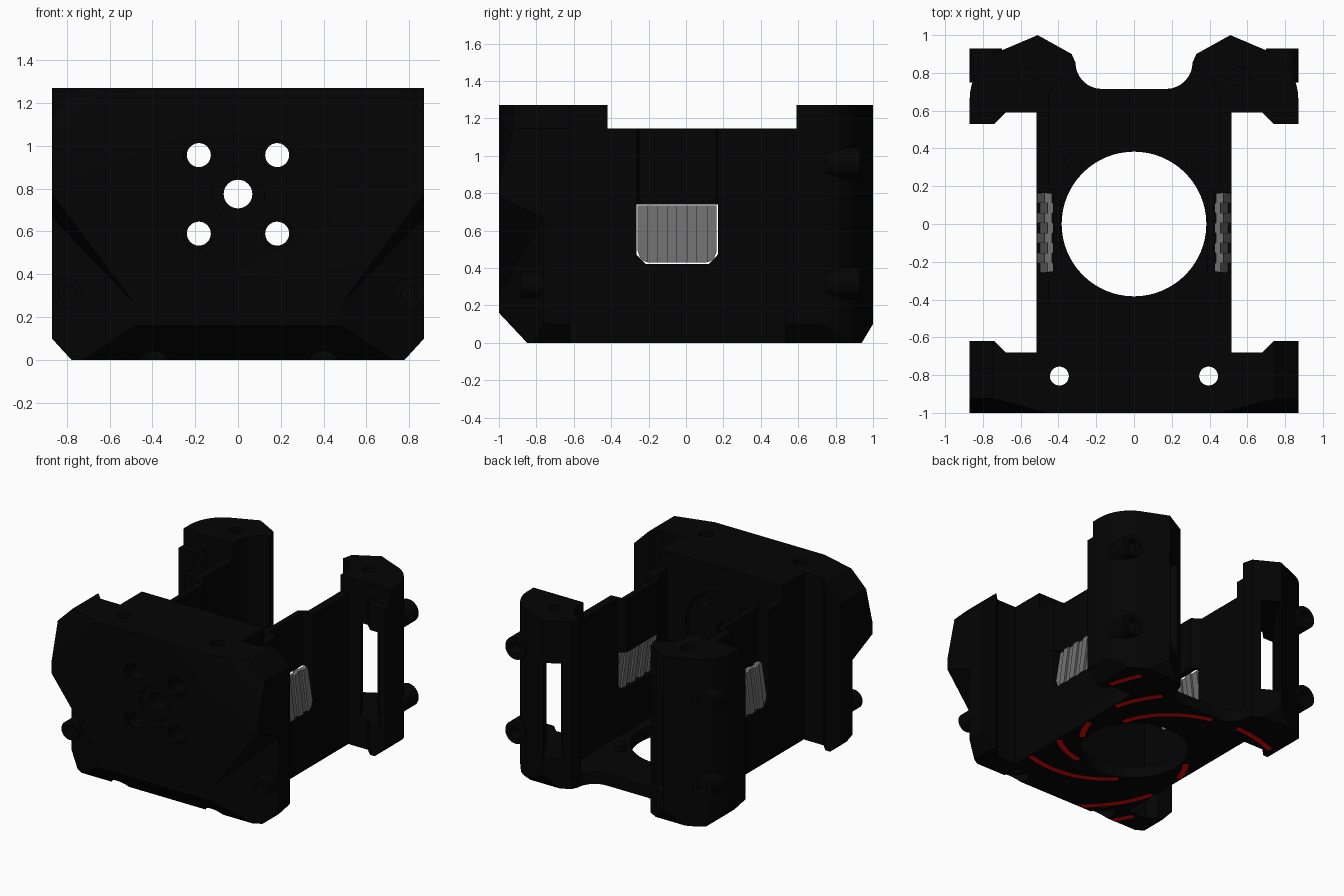
import bpy, bmesh, math
from mathutils import Vector, Matrix

if "Cube" in bpy.data.objects:
    bpy.data.objects.remove(bpy.data.objects["Cube"])


def material(name, rgb):
    m = bpy.data.materials.new(name)
    m.diffuse_color = (*rgb, 1)
    m.use_nodes = True
    m.node_tree.nodes["Principled BSDF"].inputs["Base Color"].default_value = m.diffuse_color
    return m


BLACK = material("black plastic", (0.0012, 0.0012, 0.0012))
GREY = material("grey grille", (0.16, 0.16, 0.16))
RED = material("red stripe", (0.8, 0.002, 0.002))


def finish(name, bm, mat=BLACK):
    bmesh.ops.recalc_face_normals(bm, faces=bm.faces)
    me = bpy.data.meshes.new(name)
    bm.to_mesh(me)
    bm.free()
    me.materials.append(mat)
    ob = bpy.data.objects.new(name, me)
    bpy.context.collection.objects.link(ob)
    return ob


def prism(name, pts, z0, z1, s=1, mat=BLACK):
    """Plan outline extruded upwards; s = -1 mirrors it in x."""
    bm = bmesh.new()
    f = bm.faces.new([bm.verts.new((s * x, y, z0)) for x, y in pts])
    r = bmesh.ops.extrude_face_region(bm, geom=[f])
    top = [g for g in r["geom"] if isinstance(g, bmesh.types.BMVert)]
    bmesh.ops.translate(bm, verts=top, vec=(0, 0, z1 - z0))
    return finish(name, bm, mat)


def box(name, x0, x1, y0, y1, z0, z1, s=1, mat=BLACK):
    return prism(name, [(x0, y0), (x1, y0), (x1, y1), (x0, y1)], z0, z1, s, mat)


def hull(name, pts, s=1, mat=BLACK):
    bm = bmesh.new()
    for x, y, z in pts:
        bm.verts.new((s * x, y, z))
    bmesh.ops.convex_hull(bm, input=bm.verts)
    return finish(name, bm, mat)


def rod(name, a, b, r, n=32):
    a, b = Vector(a), Vector(b)
    bm = bmesh.new()
    rot = (b - a).to_track_quat('Z', 'Y').to_matrix().to_4x4()
    bmesh.ops.create_cone(bm, cap_ends=True, segments=n, radius1=r, radius2=r,
                          depth=(b - a).length,
                          matrix=Matrix.Translation((a + b) / 2) @ rot)
    return finish(name, bm)


def cut(ob, *cutters):
    for c in cutters:
        m = ob.modifiers.new("cut", 'BOOLEAN')
        m.operation, m.solver, m.object = 'DIFFERENCE', 'EXACT', c
        bpy.context.view_layer.objects.active = ob
        bpy.ops.object.modifier_apply(modifier=m.name)
        bpy.data.objects.remove(c)


def edge_chamfer(s, a, b, c):
    """Triangular cutter in the xz plane running the full depth."""
    return hull("cutter", [(x, y, z) for y in (-1.2, 1.2) for x, z in (a, b, c)], s)


def foot_chamfer(s):
    return edge_chamfer(s, (0.76, -0.02), (0.9, -0.02), (0.9, 0.133))


# Front block with rear ears and a deeper middle
half = [(0.87, -1), (0.87, -0.62), (0.74, -0.62), (0.68, -0.68), (0.515, -0.68), (0.515, -0.42)]
block = prism("front_block", half + [(-x, y) for x, y in reversed(half)], 0, 1.27)
cut(block, hull("cutter", [(x, y, z) for x in (-1, 1) for y, z in
                           ((-1.03, 0.192), (-1.03, -0.03), (-0.822, -0.03))]))
for s in (-1, 1):
    cut(block,
        # lower corner recess
        hull("cutter", [(0.48, -1.002, -0.1), (0.9, -0.74, -0.1), (0.9, -1.1, -0.1),
                        (0.48, -1.002, 0.26), (0.9, -0.74, 0.70), (0.9, -1.1, 0.86)], s),
        # upper corner bevel and sloped shoulder
        hull("cutter", [(0.46, -1, 1.27), (0.87, -1, 0.86), (0.87, -0.89, 1.27),
                        (0.46, -1.2, 1.4), (1.0, -1.2, 0.86), (1.0, -0.89, 1.4)], s),
        edge_chamfer(s, (0.73, 1.285), (0.90, 1.285), (0.90, 1.117)),
        foot_chamfer(s),
        # vertical screw hole with wide lower mouth
        rod("cutter", (s * 0.395, -0.805, -0.1), (s * 0.395, -0.805, 1.4), 0.05),
        rod("cutter", (s * 0.395, -0.805, -0.1), (s * 0.395, -0.805, 0.06), 0.085))
    for z in (0.59, 0.957):
        cut(block, rod("cutter", (s * 0.183, -1.1, z), (s * 0.183, -0.3, z), 0.056),
            rod("cutter", (s * 0.183, -1.1, z), (s * 0.183, -0.97, z), 0.072))
cut(block, rod("cutter", (0, -1.1, 0.775), (0, -0.3, 0.775), 0.067),
    rod("cutter", (0, -1.1, 0.775), (0, -0.97, 0.775), 0.125),
    rod("cutter", (0, -0.46, 0.775), (0, -0.3, 0.775), 0.3, n=48))

# Floor with round opening and a saddle at the back
saddle = [(0.515, -0.45), (0.515, 0.62), (0.45, 0.9), (0.33, 0.9)]
saddle += [(0.17 + 0.14 * math.cos(a), 0.855 - 0.14 * math.sin(a))
           for a in [math.pi / 2 * i / 8 for i in range(9)]]
floor = prism("floor", saddle + [(-x, y) for x, y in reversed(saddle)], 0, 0.09)
cut(floor, rod("cutter", (0, 0, -0.2), (0, 0, 0.3), 0.383, n=64))

# Corner post outline, with a rounded outer corner and hollowed inner corner
WALL = 0.45
post = [(WALL, 0.59), (0.68, 0.59), (0.74, 0.53), (0.87, 0.53)]
post += [(0.60 + 0.27 * math.cos(a), 0.66 + 0.28 * math.sin(a))
         for a in [math.radians(72) * i / 10 for i in range(11)]]
post += [(0.51, 1.0), (0.33, 0.9), (0.31, 0.82), (0.37, 0.80), (0.42, 0.75), (WALL, 0.68)]

R = 0.06  # grille corner radius
Y0, Y1 = -0.258, 0.164


def grille_bottom(y):
    d = R - min(y - Y0, Y1 - y)
    return 0.43 + (R - math.sqrt(max(R * R - d * d, 0)) if d > 0 else 0)


for s, side in ((1, "right"), (-1, "left")):
    # Side wall: lower part, window jambs, recessed upper panel
    for tag, y0, y1, z0, z1 in (("sill", -0.45, 0.60, 0, 0.422),
                                ("front_jamb", -0.45, -0.264, 0.42, 1.145),
                                ("rear_jamb", 0.17, 0.60, 0.42, 1.145)):
        box(f"{side}_wall_{tag}", WALL, 0.515, y0, y1, z0, z1, s)
    prism(f"{side}_wall_recess",
          [(0.515, -0.27), (0.515, -0.262), (0.43, -0.25), (0.43, 0.16), (0.515, 0.168),
           (0.515, 0.18), (WALL, 0.20), (0.388, 0.16), (0.388, -0.25), (WALL, -0.29)],
          0.74, 1.145, s)
    for y, d in ((-0.265, 0.05), (0.171, -0.05)):
        hull(f"{side}_window_corner", [(x, a, b) for x in (WALL, 0.515) for a, b in
                                       ((y, 0.42), (y, 0.472), (y + d * 0.25, 0.44),
                                        (y + d, 0.42))], s)

    # Grille: staggered slats leaning outwards at the foot, rounded lower corners
    step = (Y1 - Y0) / 8
    for i in range(8):
        dx = 0.015 * (i % 2)
        ys = [Y0 + step * (i + k / 4) for k in range(5)]
        hull(f"{side}_grille_slat",
             [(x + dx, y, z) for y in ys for x, z in
              ((0.46, grille_bottom(y)), (0.498, grille_bottom(y)),
               (0.42, 0.733), (0.458, 0.733))], s, GREY)

    # Rear post with lowered ear, slanted slot, top screw hole and chamfered foot
    p = prism(f"{side}_rear_post", post, 0, 1.27, s)
    cut(p, foot_chamfer(s),
        hull("cutter", [(x, y, z) for x in (-1, 1) for y, z in
                        ((0.922, -0.03), (1.03, -0.03), (1.03, 0.15))]),
        box("cutter", 0.60, 1.0, 0.4, 0.59, 1.145, 1.4, s))
    c = Vector((0.58, 0.76))
    for deg in (30, 38):
        d = Vector((-math.sin(math.radians(deg)), math.cos(math.radians(deg))))
        n = Vector((d.y, -d.x))
        corners = [c + d * u + n * v for u, v in
                   ((-.5, -.05), (.5, -.05), (.5, .05), (-.5, .05))]
        cut(p, prism("cutter", [tuple(k) for k in corners], 0.23, 0.95, s))
    cut(p, rod("cutter", (s * 0.56, 0.78, 1.12), (s * 0.56, 0.78, 1.4), 0.05))

    # Screw bosses at the corners, and floor pegs
    for z in (0.32, 0.96):
        b = rod(f"{side}_rear_boss", (s * 0.785, 0.75, z), (s * 0.785, 0.93, z), 0.085)
        cut(b, rod("cutter", (s * 0.785, 0.84, z), (s * 0.785, 1.0, z), 0.045))
    b = rod(f"{side}_front_boss", (s * 0.80, -0.88, 0.31), (s * 0.80, -0.65, 0.31), 0.07)
    cut(b, rod("cutter", (s * 0.80, -1, 0.31), (s * 0.80, -0.82, 0.31), 0.04))
    rod(f"{side}_floor_peg", (s * 0.32, 0.33, 0.05), (s * 0.32, 0.33, 0.13), 0.045)


# Red swirl stripes on the underside, kept inside the base outline
def on_base(x, y):
    x = abs(x)
    if y < -0.70:
        return y > -0.852 and x < 0.74 and x < 0.46 + (y + 1) * 1.5
    if y < 0.60:
        return x < 0.513
    return y < 0.9 and x < 0.76 and (x > 0.35 or y < 0.70) and x + y < 1.5


bm = bmesh.new()
for phase, r0 in ((0, 0.41), (-52, 0.41), (-98, 0.41), (-154, 0.41), (-232, 0.41), (-265, 0.7)):
    prev = None
    for i in range(161):
        r = r0 + (1.05 - r0) * i / 160
        a = math.radians(145 + 118 * math.log(r) + phase)
        u = Vector((math.cos(a), math.sin(a), 0))
        t = u + Vector((-u.y, u.x, 0)) * math.radians(118)
        w = Vector((-t.y, t.x, 0)).normalized() * 0.02
        mid = u * r
        ok = all(on_base(v.x, v.y) for v in (mid + w, mid - w))
        pair = (mid + w, mid - w) if ok else None
        if pair and prev:
            quad = [prev[0], prev[1], pair[1], pair[0]]
            lo = [bm.verts.new((v.x, v.y, -0.0015)) for v in quad]
            hi = [bm.verts.new((v.x, v.y, 0.004)) for v in quad]
            bm.faces.new(lo)
            bm.faces.new(hi)
            for k in range(4):
                bm.faces.new((lo[k], lo[k - 1], hi[k - 1], hi[k]))
        prev = pair
finish("underside_stripes", bm, RED)

# Smooth the round surfaces, keep hard edges
bpy.ops.object.select_all(action='DESELECT')
for ob in bpy.context.scene.objects:
    ob.select_set(True)
    bpy.context.view_layer.objects.active = ob
bpy.ops.object.shade_smooth_by_angle(angle=math.radians(25))
